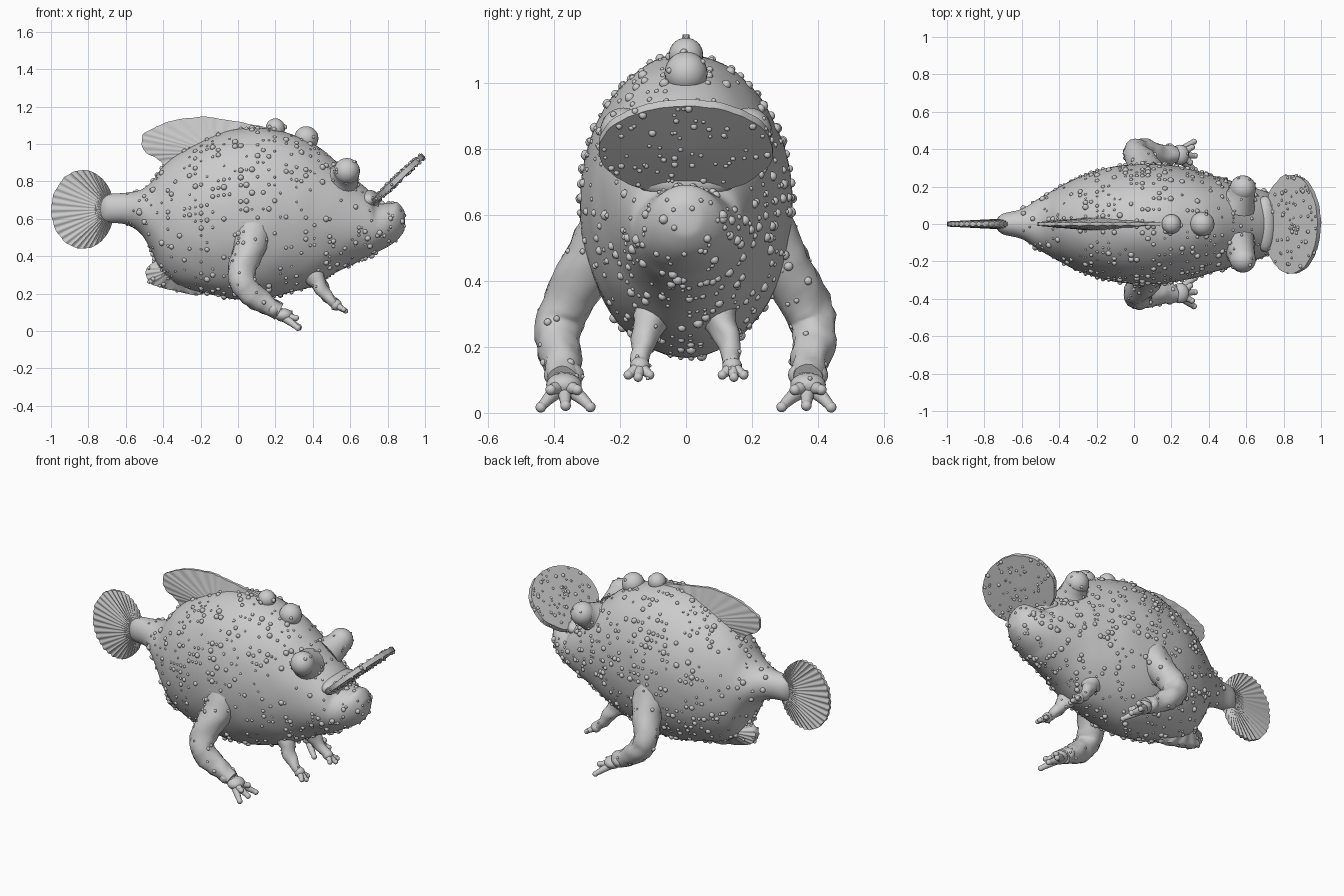
import bpy, bmesh, math, random
from mathutils import Vector, Matrix, noise

if "Cube" in bpy.data.objects:
    bpy.data.objects.remove(bpy.data.objects["Cube"])

random.seed(7)


def spline(pts, n, closed=False):
    """Catmull-Rom resampling of equal-length tuples."""
    pts = [Vector(p) for p in pts]
    m, out = len(pts), []
    for i in range(m if closed else m - 1):
        if closed:
            a, b, c, d = (pts[(i + k) % m] for k in (-1, 0, 1, 2))
        else:
            a, b, c, d = (pts[min(max(i + k, 0), m - 1)] for k in (-1, 0, 1, 2))
        for j in range(n):
            t = j / n
            out.append(0.5 * (2 * b + (c - a) * t + (2 * a - 5 * b + 4 * c - d) * t * t
                              + (3 * b - a - 3 * c + d) * t ** 3))
    if not closed:
        out.append(pts[-1])
    return out


def finish(bm, name):
    bmesh.ops.recalc_face_normals(bm, faces=bm.faces)
    me = bpy.data.meshes.new(name)
    bm.to_mesh(me)
    bm.free()
    me.shade_smooth()
    me.set_sharp_from_angle(angle=math.radians(55))
    ob = bpy.data.objects.new(name, me)
    bpy.context.collection.objects.link(ob)


def loft(bm, rings):
    rows = [[bm.verts.new(p) for p in r] for r in rings]
    n = len(rows[0])
    for a, b in zip(rows, rows[1:]):
        for i in range(n):
            bm.faces.new((a[i], a[(i + 1) % n], b[(i + 1) % n], b[i]))
    for r in (rows[0], rows[-1]):
        c = bm.verts.new(sum((v.co for v in r), Vector((0, 0, 0))) / n)
        for i in range(n):
            bm.faces.new((r[i], r[(i + 1) % n], c))


def tube(bm, pts, sides=16, n=5, lump=0.0):
    """Round limb through (x, y, z, radius) points."""
    path = spline(pts, n)
    rings = []
    for i, p in enumerate(path):
        q, o = path[min(i + 1, len(path) - 1)], path[max(i - 1, 0)]
        d = (q - o).to_3d().normalized()
        u = d.cross(Vector((0.3, 1, 0))).normalized()
        v = d.cross(u)
        ring = []
        for k in range(sides):
            a = 2 * math.pi * k / sides
            e = u * math.cos(a) + v * math.sin(a)
            c = p.to_3d() + e * p[3]
            ring.append(c + e * lump * noise.noise(c * 22))
        rings.append(ring)
    loft(bm, rings)


def ball(bm, c, r, scale=(1, 1, 1)):
    m = Matrix.Translation(c) @ Matrix.Diagonal((*scale, 1))
    bmesh.ops.create_uvsphere(bm, u_segments=24, v_segments=14, radius=r, matrix=m)


# Template wart, copied by hand so that scattering stays fast
tmp = bmesh.new()
bmesh.ops.create_icosphere(tmp, subdivisions=2, radius=1)
tmp.verts.index_update()
WART_CO = [v.co.copy() for v in tmp.verts]
WART_F = [[v.index for v in f.verts] for f in tmp.faces]
tmp.free()


def warts(bm, count, r0, r1, keep=lambda p: True):
    """Scatter small round bumps evenly over the surface."""
    faces = list(bm.faces)
    spots = random.choices([f.calc_center_median() for f in faces],
                           weights=[f.calc_area() for f in faces], k=count)
    for p in spots:
        if keep(p):
            r = r0 + (r1 - r0) * random.random() ** 2
            vs = [bm.verts.new(p + co * r) for co in WART_CO]
            for f in WART_F:
                bm.faces.new([vs[i] for i in f])


def plate(bm, hub, outline, mid, rim, rib=0.0, period=6, n=10, mat=Matrix()):
    """Thin fan-shaped sheet in the local xz plane, ribbed outwards from its hub."""
    edge = spline(outline, n, True)
    hub, m, steps = Vector(hub), len(edge), 8
    sides = []
    for s in (1, -1):
        rows = [[bm.verts.new(mat @ Vector((hub.x, s * mid, hub.y)))]]
        for j in range(1, steps + 1):
            t, row = j / steps, []
            for i, e in enumerate(edge):
                k = 1 + (0.02 * noise.noise(Vector((e.x, e.y, 0)) * 25) if j == steps else 0)
                q = hub + (e - hub) * t * k
                y = mid * (1 - t) + rim * t + rib * t * math.cos(2 * math.pi * i / period)
                row.append(bm.verts.new(mat @ Vector((q.x, s * y, q.y))))
            rows.append(row)
        for i in range(m):
            k = (i + 1) % m
            bm.faces.new((rows[0][0], rows[1][i], rows[1][k]))
            for a, b in zip(rows[1:], rows[2:]):
                bm.faces.new((a[i], a[k], b[k], b[i]))
        sides.append(rows[-1])
    for i in range(m):
        k = (i + 1) % m
        bm.faces.new((sides[0][i], sides[0][k], sides[1][k], sides[1][i]))


# Body and lower jaw: stations of x, bottom, top, half width
stations = [(-.74, .60, .70, .02), (-.70, .58, .73, .055), (-.60, .57, .74, .08),
            (-.52, .52, .755, .13), (-.46, .42, .80, .165), (-.40, .30, .88, .20),
            (-.30, .235, .96, .25), (-.15, .195, 1.035, .30), (0, .17, 1.08, .32),
            (.15, .175, 1.085, .32), (.30, .21, 1.05, .295), (.42, .25, .99, .26),
            (.52, .31, .91, .23), (.62, .36, .82, .20), (.70, .395, .75, .175),
            (.74, .42, .69, .16), (.80, .45, .685, .135), (.85, .485, .69, .10),
            (.885, .53, .65, .055), (.893, .56, .62, .025)]
ARC = [2 * math.pi * k / 64 for k in range(64)]
bm = bmesh.new()
rings = []
for x, zb, zt, w in spline(stations, 5):
    ring = []
    for a in ARC:
        p = Vector((x, w * math.cos(a), (zb + zt) / 2 + (zt - zb) / 2 * math.sin(a)))
        k = 1 + 0.012 * noise.noise(p * 9)
        ring.append(Vector((x, p.y * k, .62 + (p.z - .62) * k)))
    rings.append(ring)
loft(bm, rings)
warts(bm, 950, .006, .017, lambda p: p.x > -.6 and (p.x > -.3 or random.random() < .6))
finish(bm, "body")

# Broad upturned upper lip plate
tilt = math.radians(43)
c, s = math.cos(tilt), math.sin(tilt)
lip = Matrix(((c, s, 0, .845), (0, 0, 1, 0), (s, -c, 0, .805), (0, 0, 0, 1)))
bm = bmesh.new()
plate(bm, (0, 0), [(.198 * math.cos(a), .265 * math.sin(a)) for a in ARC[::4]],
      .02, .014, n=6, mat=lip)
warts(bm, 150, .006, .012)
finish(bm, "upper_lip")

# Lip root that ties the plate to the snout
bm = bmesh.new()
ball(bm, (.70, 0, .70), .1, (.6, 1.5, .55))
finish(bm, "lip_root")

# Tail fin with rays
bm = bmesh.new()
plate(bm, (-.68, .65), [(-.83 + .168 * math.cos(a), .65 + .21 * math.sin(a)) for a in ARC[::4]],
      .03, .009, .005, 5)
finish(bm, "tail_fin")

# Dorsal fin
bm = bmesh.new()
plate(bm, (-.12, .95), [(.2, 1.06), (.05, 1.11), (-.1, 1.135), (-.2, 1.145), (-.35, 1.125),
                        (-.47, 1.075), (-.515, 1.03), (-.5, .96), (-.42, .915), (-.36, .86),
                        (-.2, .85), (.1, .95)], .045, .008, .002)
finish(bm, "dorsal_fin")

# Anal fin
bm = bmesh.new()
plate(bm, (-.34, .33), [(-.2, .2), (-.32, .212), (-.45, .245), (-.485, .28), (-.49, .33),
                        (-.43, .38), (-.3, .42), (-.2, .35)], .1, .018, .004)
warts(bm, 25, .008, .014)
finish(bm, "anal_fin")

# Two dorsal knobs on the head
for name, x, z, r in (("rear_knob", .2, 1.085, .052), ("front_knob", .365, 1.03, .065)):
    bm = bmesh.new()
    tube(bm, [(x - .02, 0, z - .13, r * 1.5), (x - .01, 0, z - .05, r), (x, 0, z, r * .85)])
    ball(bm, (x, 0, z), r)
    warts(bm, 18, .008, .014)
    finish(bm, name)

for side, y in (("left", 1), ("right", -1)):
    # Bulging eye on a short socket
    bm = bmesh.new()
    tube(bm, [(.55, y * .1, .80, .1), (.57, y * .15, .83, .078), (.58, y * .19, .85, .07)])
    ball(bm, (.582, y * .19, .855), .07)
    warts(bm, 22, .006, .011)
    finish(bm, side + "_eye")

    # Large arm-like fin with elbow, wrist cuff and toes
    bm = bmesh.new()
    tube(bm, [(.08, y * .22, .54, .115), (.06, y * .30, .44, .085), (.015, y * .375, .30, .073),
              (.055, y * .39, .215, .066), (.14, y * .375, .15, .056),
              (.22, y * .37, .105, .045)], lump=.014)
    ball(bm, (.19, y * .37, .115), .058, (.7, 1.05, .75))
    ball(bm, (.245, y * .37, .085), .045, (1.1, 1.2, .8))
    for tx, ty, tz in ((.32, .44, .017), (.325, .29, .018), (.325, .365, .022),
                       (.31, .41, .07), (.30, .33, .07)):
        tube(bm, [(.235, y * .37, .085, .03), (.28, y * (.37 + (ty - .37) * .6), tz * .5 + .04, .02),
                  (tx, y * ty, tz, .014)], sides=10)
        ball(bm, (tx, y * ty, tz), .016)
    warts(bm, 60, .006, .015, lambda p: p.z > .1)
    finish(bm, side + "_front_leg")

    # Small leg-like fin under the throat
    bm = bmesh.new()
    tube(bm, [(.38, y * .08, .34, .075), (.425, y * .115, .26, .045), (.47, y * .135, .195, .032),
              (.52, y * .14, .145, .026)], lump=.01)
    ball(bm, (.525, y * .14, .14), .03)
    for tx, ty, tz in ((.565, .175, .115), (.575, .145, .108), (.56, .11, .115)):
        tube(bm, [(.525, y * .14, .14, .022), (tx, y * ty, tz, .012)], sides=10)
        ball(bm, (tx, y * ty, tz), .014)
    warts(bm, 14, .006, .01)
    finish(bm, side + "_small_leg")
